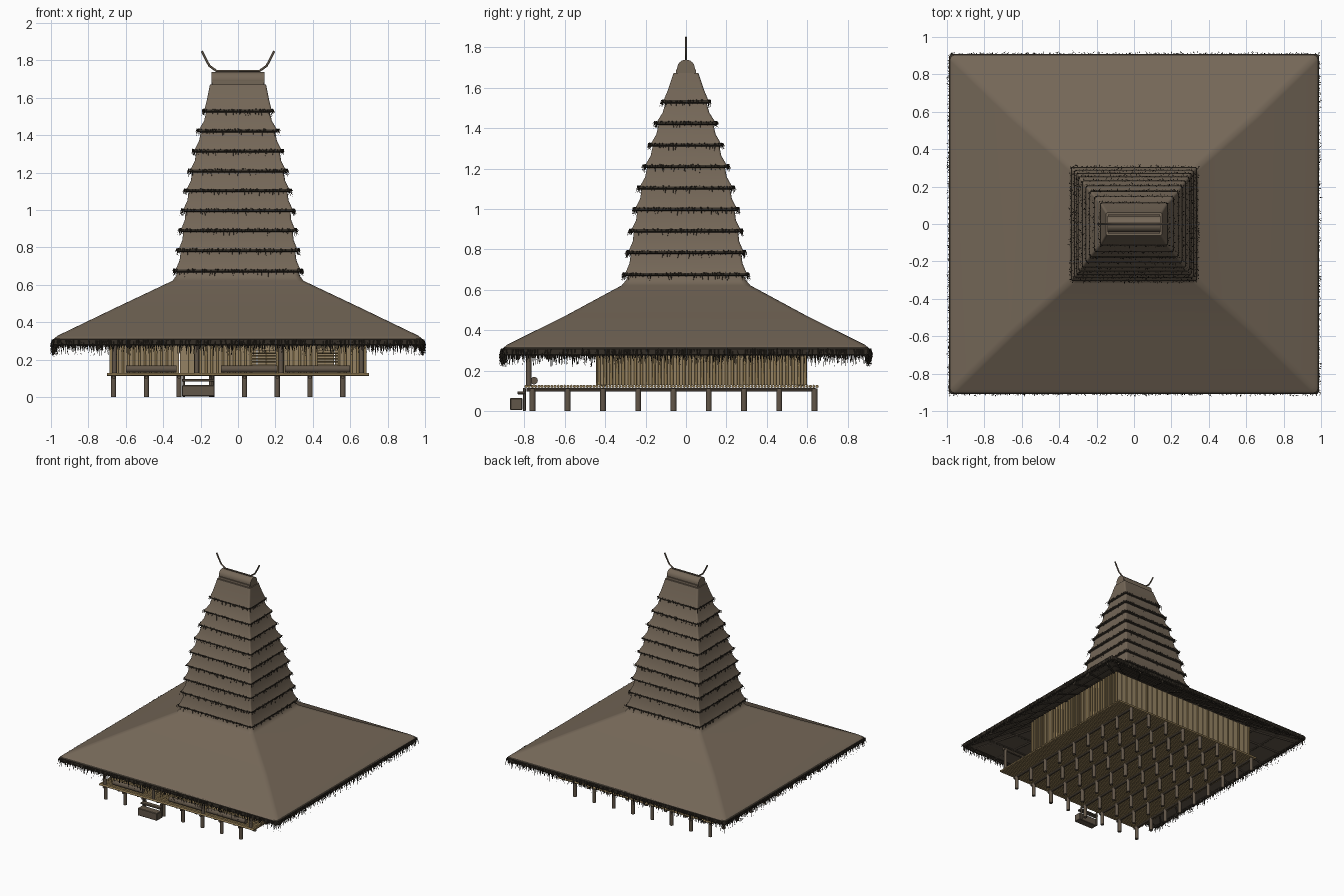
import bpy, bmesh, math, random
from mathutils import Vector

random.seed(4)
if "Cube" in bpy.data.objects:
    bpy.data.objects.remove(bpy.data.objects["Cube"])


def material(name, rgb):
    m = bpy.data.materials.new(name)
    m.use_nodes = True
    m.diffuse_color = (*rgb, 1)
    m.node_tree.nodes["Principled BSDF"].inputs["Base Color"].default_value = (*rgb, 1)
    return m


THATCH = material("thatch", (.175, .135, .096))
STRAW = material("dark straw", (.035, .028, .02))
UNDER = material("thatch underside", (.07, .055, .04))
WOOD = material("weathered wood", (.12, .092, .065))
BAMBOO = material("bamboo", (.27, .19, .085))
PANEL = material("woven panel", (.30, .225, .125))


def finish(name, bm, mat, angle=None):
    bmesh.ops.recalc_face_normals(bm, faces=bm.faces)
    me = bpy.data.meshes.new(name)
    bm.to_mesh(me)
    bm.free()
    me.materials.append(mat)
    ob = bpy.data.objects.new(name, me)
    bpy.context.collection.objects.link(ob)
    if angle:
        bpy.ops.object.select_all(action='DESELECT')
        ob.select_set(True)
        bpy.context.view_layer.objects.active = ob
        bpy.ops.object.shade_smooth_by_angle(angle=math.radians(angle))
    return ob


def add_box(bm, x0, x1, y0, y1, z0, z1):
    vs = bmesh.ops.create_cube(bm, size=1)["verts"]
    for v in vs:
        v.co = Vector(((x0 + x1) / 2 + v.co.x * (x1 - x0),
                       (y0 + y1) / 2 + v.co.y * (y1 - y0),
                       (z0 + z1) / 2 + v.co.z * (z1 - z0)))


def add_rod(bm, a, b, r, sides=8):
    a, b = Vector(a), Vector(b)
    d = b - a
    mat = d.to_track_quat('Z', 'Y').to_matrix().to_4x4()
    mat.translation = (a + b) / 2
    bmesh.ops.create_cone(bm, cap_ends=True, segments=sides, radius1=r, radius2=r,
                          depth=d.length, matrix=mat)


def ring(bm, hx, hy, z, r):
    """Rectangle with softly rounded corners."""
    vs = []
    for k, (sx, sy) in enumerate(((1, 1), (-1, 1), (-1, -1), (1, -1))):
        for s in range(4):
            a = math.radians(90 * k + 30 * s)
            vs.append(bm.verts.new((sx * (hx - r) + r * math.cos(a),
                                    sy * (hy - r) + r * math.sin(a), z)))
    return vs


def loft(name, rings, mat, r=.02, cap=False):
    bm = bmesh.new()
    loops = [ring(bm, *p, r) for p in rings]
    for lo, hi in zip(loops, loops[1:]):
        for i in range(len(lo)):
            j = (i + 1) % len(lo)
            bm.faces.new((lo[i], lo[j], hi[j], hi[i]))
    if cap:
        bm.faces.new(loops[-1])
    ob = finish(name, bm, mat, 35)
    ob.modifiers.new("even shading", 'WEIGHTED_NORMAL').keep_sharp = True
    return ob


def add_fringe(bm, hx, hy, z, step, short, long, w):
    """Ragged hanging straws around a rectangle."""
    for n, t, half, off in (((1, 0), (0, 1), hy, hx), ((-1, 0), (0, 1), hy, hx),
                            ((0, 1), (1, 0), hx, hy), ((0, -1), (1, 0), hx, hy)):
        n, t = Vector((*n, 0)), Vector((*t, 0))
        for i in range(int(2 * half / step)):
            p = n * (off + random.uniform(-.012, .004)) + t * (-half + (i + random.random()) * step)
            p.z = z + random.uniform(-.004, .004)
            drop = short + (long - short) * random.random() ** 2
            tip = p + n * random.uniform(-.006, .014) + t * random.uniform(-.01, .01)
            tip.z -= drop
            a, b, c, d = [bm.verts.new(q) for q in (p - t * w, p + t * w, p + n * w, tip)]
            for f in ((a, c, d), (c, b, d), (b, a, d)):
                bm.faces.new(f)


# Broad lower roof with underside and dark eave
loft("lower_roof", [(.975, .895, .29), (.985, .905, .312), (.965, .885, .328), (.66, .59, .475),
                    (.35, .318, .622), (.33, .295, .65), (.315, .28, .70)], THATCH, .03, True)
loft("roof_underside", [(.985, .905, .295), (.95, .87, .285), (.33, .29, .585)], UNDER, .02, True)
loft("eave_band", [(.975, .895, .276), (.989, .909, .28), (.99, .91, .308), (.98, .90, .316)], STRAW, .02)

# Rafters and battens under the roof
bm = bmesh.new()
for s in (-1, 1):
    for k in range(-4, 5):
        u = k / 4
        add_rod(bm, (u * .9, s * .88, .28), (u * .3, s * .3, .575), .008, 6)
        add_rod(bm, (s * .96, u * .82, .28), (s * .34, u * .26, .575), .008, 6)
    for k in range(1, 5):
        f = k / 5
        x, y, z = .96 - .62 * f, .88 - .58 * f, .278 + .297 * f
        add_rod(bm, (-x, s * y, z), (x, s * y, z), .006, 6)
        add_rod(bm, (s * x, -y, z), (s * x, y, z), .006, 6)
finish("rafters", bm, UNDER, 40)

# Tower of overlapping thatch skirts
tiers = [(.335, .302, .675), (.318, .285, .785), (.305, .27, .892), (.293, .252, .998),
         (.276, .23, 1.104), (.256, .203, 1.21), (.234, .175, 1.316), (.21, .146, 1.424),
         (.18, .112, 1.53), (.15, .062, 1.66)]
straw = bmesh.new()
for i, ((x, y, z), (u, v, h)) in enumerate(zip(tiers, tiers[1:])):
    inset = .014 if i < 8 else 0
    loft(f"tower_skirt_{i + 1}", [(x - .012, y - .012, z - .004), (x, y, z + .004),
         ((x + u) / 2 - inset, (y + v) / 2 - inset, (z + h) / 2),
         (u - inset, v - inset, h + .012)], THATCH, .012, True)
    loft(f"tower_skirt_edge_{i + 1}", [(x - .006, y - .006, z - .008), (x + .003, y + .003, z - .003),
         (x + .002, y + .002, z + .008)], STRAW, .012)
    add_fringe(straw, x + .005, y + .005, z + .008, .009, .012, .042, .003)
finish("tower_fringe", straw, STRAW)

# Hanging straw along the eaves
bm = bmesh.new()
add_fringe(bm, .99, .91, .305, .0055, .03, .09, .003)
add_fringe(bm, .982, .902, .29, .006, .03, .075, .003)
finish("eave_fringe", bm, STRAW)

# Ridge roll and horn finials
bm = bmesh.new()
add_rod(bm, (-.143, 0, 1.695), (.143, 0, 1.695), .044, 24)
add_box(bm, -.14, .14, -.05, .05, 1.645, 1.69)
finish("ridge_roll", bm, THATCH, 40)
cu = bpy.data.curves.new("ridge_horns", 'CURVE')
cu.dimensions = '3D'
cu.bevel_depth = .006
cu.bevel_resolution = 2
cu.use_fill_caps = True
half = [(.115, 1.744), (.152, 1.77), (.172, 1.806), (.194, 1.85)]
path = [(-x, z) for x, z in reversed(half)] + half
sp = cu.splines.new('POLY')
sp.points.add(len(path) - 1)
for p, (x, z) in zip(sp.points, path):
    p.co = (x, 0, z, 1)
cu.materials.append(WOOD)
bpy.context.collection.objects.link(bpy.data.objects.new("ridge_horns", cu))

# Stilts and floor beams
bm, beams = bmesh.new(), bmesh.new()
for i in range(8):
    x = -.665 + .175 * i
    for j in range(9):
        y = -.76 + .1745 * j
        add_rod(bm, (x, y, 0), (x, y, .112), .0145, 10)
    add_rod(beams, (x, -.79, .106), (x, .64, .106), .009, 8)
finish("stilts", bm, WOOD, 40)
finish("floor_beams", beams, WOOD, 40)

# Floor of round bamboo
bm = bmesh.new()
for i in range(91):
    y = -.792 + .016 * i
    add_rod(bm, (-.70, y, .122), (.70, y, .122), .0082, 6)
finish("bamboo_floor", bm, BAMBOO, 65)

# Side and back walls
walls, canes = bmesh.new(), bmesh.new()
for s in (-1, 1):
    add_box(walls, s * .672 - .004, s * .672 + .004, -.43, .59, .128, .42)
    for i in range(35):
        y = -.43 + .03 * i
        add_rod(canes, (s * .68, y, .128), (s * .68, y, .415), .008, 6)
for i in range(26):
    x = -.674 + .0519 * i
    add_box(walls, x, x + .046, .58, .588, .128, .42)
for i in range(14):
    x = -.675 + .1038 * i
    add_rod(canes, (x, .59, .128), (x, .59, .415), .007, 6)

# Front wall with a doorway and two latticed windows
for x0, x1 in ((-.674, -.35), (-.23, .07), (.21, .42), (.54, .674)):
    add_box(walls, x0, x1, -.434, -.426, .128, .45)
    n = round((x1 - x0) / .03)
    for i in range(n + 1):
        x = x0 + (x1 - x0) * i / n
        add_rod(canes, (x, -.438, .128), (x, -.438, .45), .007, 6)
for x0, x1 in ((.07, .21), (.42, .54)):
    add_box(walls, x0, x1, -.434, -.426, .128, .175)
    for z in (.19, .205, .22, .235):
        add_rod(canes, (x0, -.434, z), (x1, -.434, z), .004, 6)
    add_box(walls, x0, x1, -.434, -.426, .25, .45)
finish("wall_panels", walls, PANEL)
finish("wall_canes", canes, BAMBOO, 65)

# House and veranda posts, with low bench logs
bm = bmesh.new()
for x in (-.66, -.22, .23, .66):
    add_rod(bm, (x, -.778, .125), (x, -.778, .355), .013, 10)
for x in (-.64, .64):
    for y in (-.41, .57):
        add_rod(bm, (x, y, .125), (x, y, .465), .014, 10)
add_rod(bm, (-.68, -.778, .325), (.68, -.778, .325), .012, 8)
for x0, x1 in ((-.60, -.33), (-.09, .21), (.25, .60)):
    add_rod(bm, (x0, -.752, .15), (x1, -.752, .15), .019, 12)
finish("posts_and_benches", bm, WOOD, 40)

# Entrance step block and upper tread
bm = bmesh.new()
add_box(bm, -.30, -.125, -.87, -.81, .004, .064)
add_box(bm, -.30, -.125, -.835, -.795, .083, .097)
for x in (-.29, -.135):
    add_rod(bm, (x, -.80, .0), (x, -.80, .115), .009, 8)
ob = finish("entrance_steps", bm, WOOD)
bev = ob.modifiers.new("soft edges", 'BEVEL')
bev.width = .004
